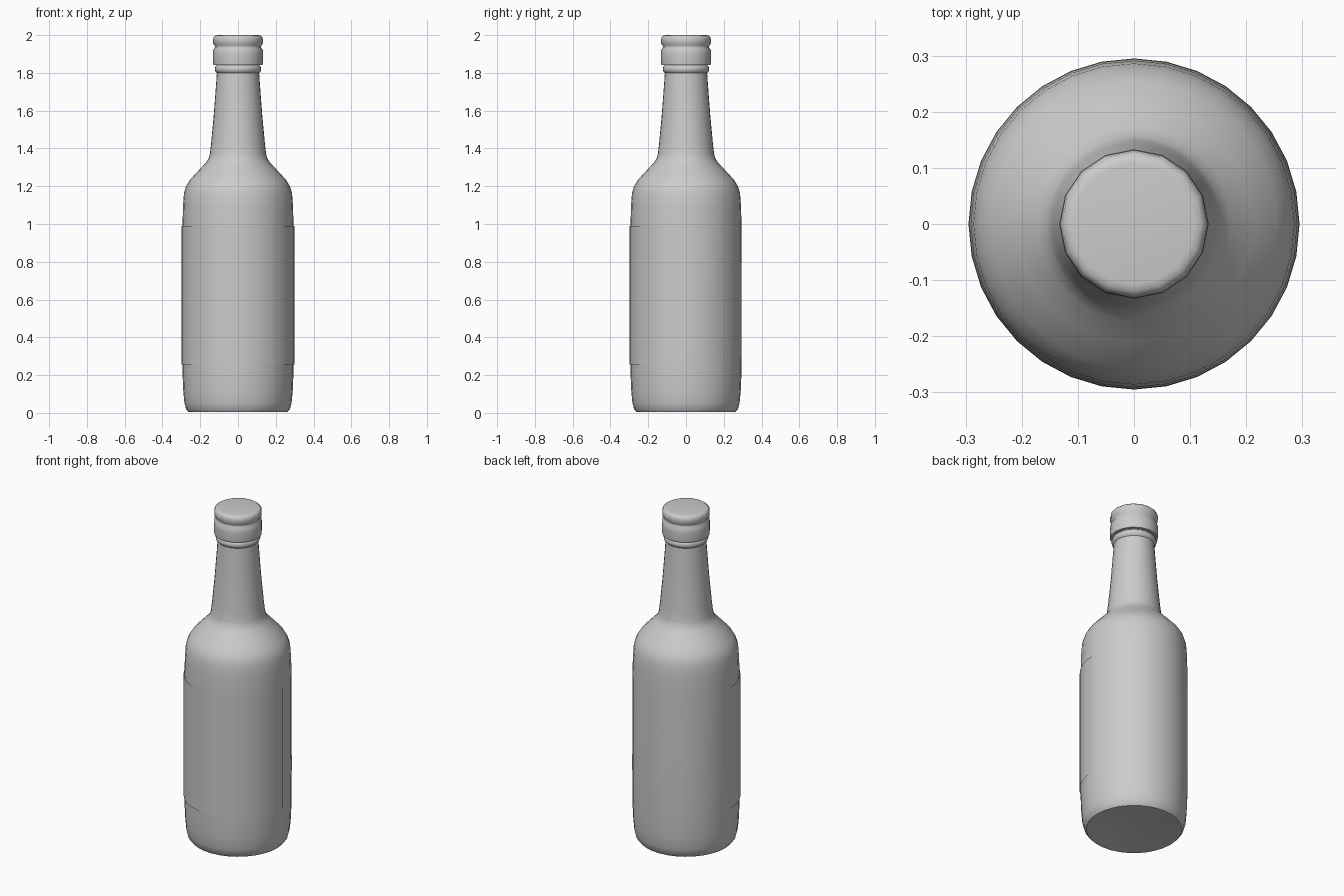
import bpy, math

if "Cube" in bpy.data.objects:
    bpy.data.objects.remove(bpy.data.objects["Cube"])


def mesh_object(name, verts, faces, angle=40):
    me = bpy.data.meshes.new(name)
    me.from_pydata(verts, [], faces)
    me.validate()
    ob = bpy.data.objects.new(name, me)
    bpy.context.collection.objects.link(ob)
    bpy.ops.object.select_all(action='DESELECT')
    bpy.context.view_layer.objects.active = ob
    ob.select_set(True)
    bpy.ops.object.shade_smooth_by_angle(angle=math.radians(angle))
    return ob


def lathe(name, profile, sides, cap_start=False, cap_end=False, angle=40):
    """Revolve (radius, z) points, listed bottom to top, around z."""
    verts = [(r * math.sin(2 * math.pi * i / sides), -r * math.cos(2 * math.pi * i / sides), z)
             for r, z in profile for i in range(sides)]
    faces = []
    for j in range(len(profile) - 1):
        for i in range(sides):
            k = (i + 1) % sides
            faces.append((j * sides + i, j * sides + k, (j + 1) * sides + k, (j + 1) * sides + i))
    if cap_start:
        faces.append(tuple(reversed(range(sides))))
    if cap_end:
        n = (len(profile) - 1) * sides
        faces.append(tuple(range(n, n + sides)))
    return mesh_object(name, verts, faces, angle)


# Glass bottle: base, body, shoulder, neck and neck ring
lathe("bottle", [
    (0.18, 0.014), (0.24, 0.004), (0.262, 0.004), (0.275, 0.02), (0.284, 0.055),
    (0.29, 0.12), (0.294, 0.22), (0.295, 0.43), (0.294, 0.99), (0.291, 1.10),
    (0.286, 1.165), (0.275, 1.20), (0.255, 1.233), (0.21, 1.282), (0.172, 1.322),
    (0.156, 1.345), (0.149, 1.37), (0.143, 1.42), (0.128, 1.58), (0.116, 1.74),
    (0.112, 1.80), (0.120, 1.808), (0.123, 1.82), (0.120, 1.834), (0.110, 1.842),
    (0.108, 1.88)], 32, cap_start=True)

# Screw cap with a groove between its two bands
lathe("cap", [
    (0.108, 1.845), (0.131, 1.843), (0.133, 1.86), (0.133, 1.90), (0.131, 1.922),
    (0.122, 1.936), (0.122, 1.942), (0.131, 1.954), (0.132, 1.975),
    (0.129, 1.99), (0.120, 1.998), (0.108, 2.0)], 16, cap_end=True, angle=50)

# Paper label wrapped around the front half
R, STEPS = 0.299, 16
angs = [-math.pi / 2 + math.pi * i / STEPS for i in range(STEPS + 1)]
verts = [(R * math.sin(a), -R * math.cos(a), z) for z in (0.255, 0.99) for a in angs]
n = STEPS + 1
mesh_object("label", verts, [(i, i + 1, n + i + 1, n + i) for i in range(STEPS)])
